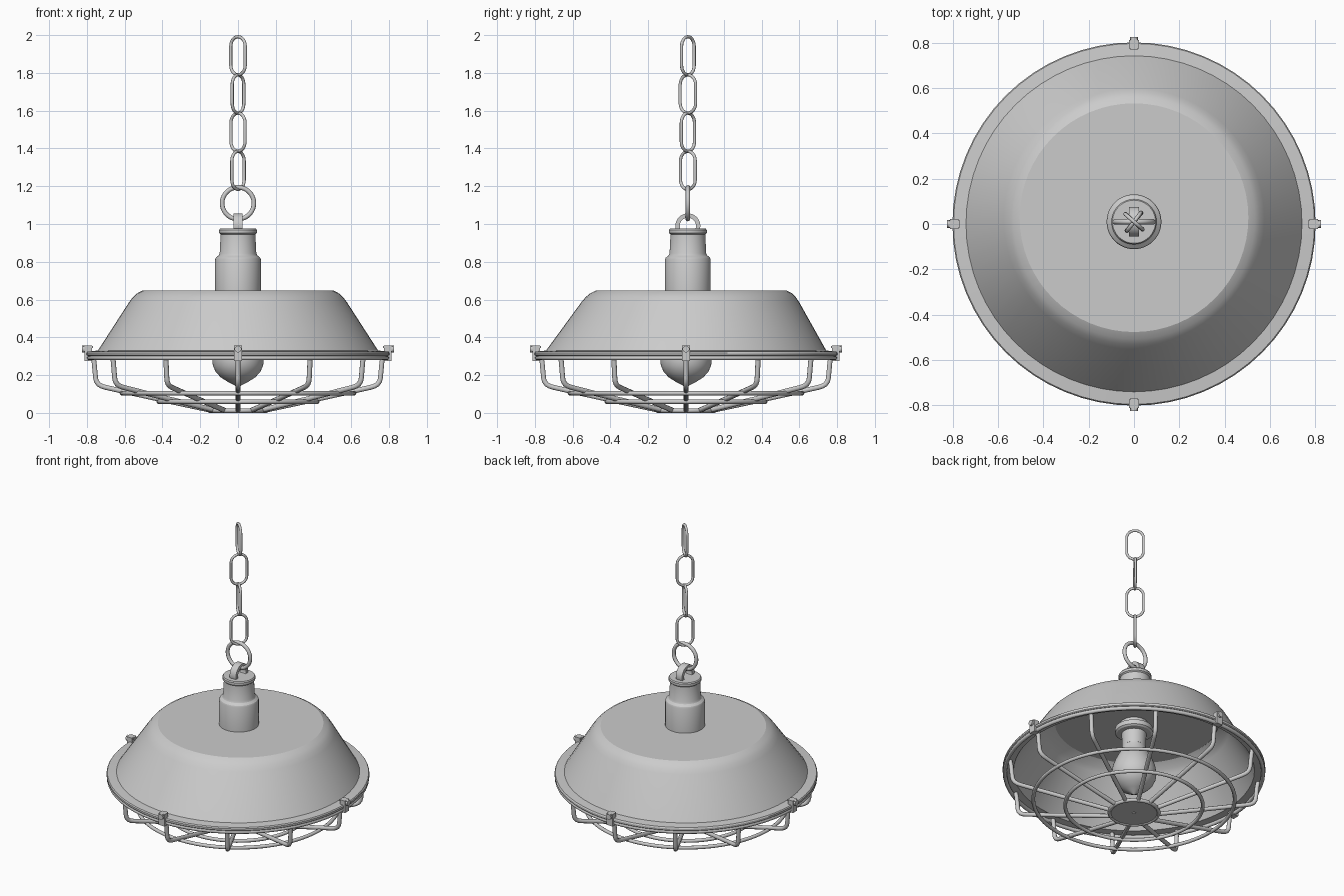
import bpy
import bmesh
from math import sin, cos, pi, radians
from mathutils import Matrix, Vector

cube = bpy.data.objects.get("Cube")
if cube:
    bpy.data.objects.remove(cube)

HANG_Y = 0.01   # the neck and chain hang slightly behind centre


def activate(obj):
    bpy.ops.object.select_all(action='DESELECT')
    obj.select_set(True)
    bpy.context.view_layer.objects.active = obj


def finish(name, bm, angle=25):
    mesh = bpy.data.meshes.new(name)
    bmesh.ops.recalc_face_normals(bm, faces=bm.faces)
    bm.to_mesh(mesh)
    bm.free()
    obj = bpy.data.objects.new(name, mesh)
    bpy.context.collection.objects.link(obj)
    activate(obj)
    bpy.ops.object.shade_smooth_by_angle(angle=radians(angle))
    return obj


def lathe(profile, closed=False, steps=64):
    """Revolve (radius, height) points around z."""
    bm = bmesh.new()
    verts = [bm.verts.new((r, 0, z)) for r, z in profile]
    pairs = list(zip(verts, verts[1:]))
    if closed:
        pairs.append((verts[-1], verts[0]))
    edges = [bm.edges.new(p) for p in pairs]
    bmesh.ops.spin(bm, geom=verts + edges, cent=(0, 0, 0), axis=(0, 0, 1),
                   angle=2 * pi, steps=steps)
    bmesh.ops.remove_doubles(bm, verts=bm.verts, dist=0.0001)
    return bm


def tube(name, points, radius, cyclic=False):
    """Round rod along a path, as a mesh."""
    curve = bpy.data.curves.new(name, 'CURVE')
    curve.dimensions = '3D'
    curve.bevel_depth = radius
    curve.bevel_resolution = 3
    curve.use_fill_caps = not cyclic
    spline = curve.splines.new('POLY')
    spline.points.add(len(points) - 1)
    for point, co in zip(spline.points, points):
        point.co = (*co, 1)
    spline.use_cyclic_u = cyclic
    obj = bpy.data.objects.new(name, curve)
    bpy.context.collection.objects.link(obj)
    activate(obj)
    bpy.ops.object.convert(target='MESH')
    obj = bpy.context.object
    bpy.ops.object.shade_smooth_by_angle(angle=radians(60))
    return obj


def ring(name, radius, z, thickness):
    pts = [(radius * cos(a), radius * sin(a), z)
           for a in (2 * pi * i / 64 for i in range(64))]
    return tube(name, pts, thickness, True)


# Shade: hollow shell with a rolled rim, its top leaning slightly back
outer = [(0, .648), (.505, .648), (.534, .633), (.556, .613), (.576, .587),
         (.742, .33), (.797, .325), (.802, .318), (.802, .306), (.797, .301)]
inner = [(.735, .305), (.565, .578), (.545, .603), (.5, .634), (0, .634)]
bm = lathe(outer + inner)
for v in bm.verts:
    v.co.y += 0.028 * max(0, v.co.z - .32) / .328
finish("shade", bm)

# Neck with stepped collar and top lip
neck = lathe([(0, .64), (.121, .64), (.121, .812), (.117, .822), (.102, .834),
              (.097, .845), (.092, .945), (.1, .952), (.1, .968),
              (.095, .975), (0, .975)], steps=48)
finish("neck", neck).location.y = HANG_Y

# Lamp socket and bulb
socket = lathe([(0, .64), (.085, .64), (.085, .605), (.115, .6), (.115, .57),
                (.105, .562), (.076, .56), (.072, .47), (0, .47)], steps=48)
finish("socket", socket)
bulb = lathe([(0, .5), (.068, .5), (.073, .46), (.09, .42), (.113, .375),
              (.13, .33), (.137, .285), (.133, .25), (.117, .215),
              (.09, .187), (.055, .165), (.025, .15), (.008, .138),
              (0, .134)], steps=48)
finish("bulb", bulb, 40)

# Wire cage: hoops, ribs and bottom plate
ring("cage_rim_hoop", .788, .291, .0125)
ring("cage_outer_hoop", .615, .104, .0115)
ring("cage_inner_hoop", .42, .059, .0115)
ring("cage_plate_rim", .15, .012, .012)
plate = lathe([(0, .002), (.012, .002), (.012, .006), (.15, .006),
               (.15, .018), (0, .018)], steps=48)
finish("cage_plate", plate)

rib_path = [(.768, .298), (.762, .27), (.754, .185), (.75, .168), (.739, .152),
            (.723, .142), (.7, .135), (.615, .116), (.42, .073), (.14, .013)]
for i in range(12):
    a = i * pi / 6
    tube(f"cage_rib_{i + 1}",
         [(r * cos(a), r * sin(a), z) for r, z in rib_path], .0135)

# Four clips with screws clamping the cage to the rim
for i, side in enumerate(("left", "back", "right", "front")):
    bm = bmesh.new()
    for centre, size in (((.793, 0, .316), (.038, .044, .08)),
                         ((.793, 0, .349), (.05, .03, .012))):
        bmesh.ops.create_cube(bm, size=1, matrix=Matrix.Translation(centre)
                              @ Matrix.Diagonal((*size, 1)))
    bmesh.ops.create_cone(bm, cap_ends=True, segments=20, radius1=.018,
                          radius2=.018, depth=.05,
                          matrix=Matrix.Translation((.8, 0, .338))
                          @ Matrix.Rotation(pi / 2, 4, 'Y'))
    bm.transform(Matrix.Rotation(i * pi / 2, 4, 'Z'))
    finish(f"{side}_clip", bm)

# Flat eye on the neck and the round ring through it
eye = lathe([(.043, -.023), (.066, -.023), (.066, .023), (.043, .023)],
            closed=True, steps=40)
eye.transform(Matrix.Rotation(pi / 2, 4, 'Y'))
finish("hanging_eye", eye).location = (0, HANG_Y, .99)
hoop = ring("hanging_ring", .084, 0, .012)
hoop.rotation_euler.x = pi / 2
hoop.location = (0, HANG_Y, 1.11)

# Chain of alternating stadium links
HALF_WIDTH, HALF_STRAIGHT, WIRE = .051, .05, .0085
for i, turn in enumerate((50, -43, 53, -41)):
    pts = []
    for k in range(26):
        a = pi * (k % 13) / 12 + (pi if k > 12 else 0)
        lift = HALF_STRAIGHT if k < 13 else -HALF_STRAIGHT
        pts.append((HALF_WIDTH * cos(a), 0, HALF_WIDTH * sin(a) + lift))
    link = tube(f"chain_link_{i + 1}", pts, WIRE, True)
    link.rotation_euler.z = radians(turn)
    link.location = (0, HANG_Y, 1.284 + i * .2022)
